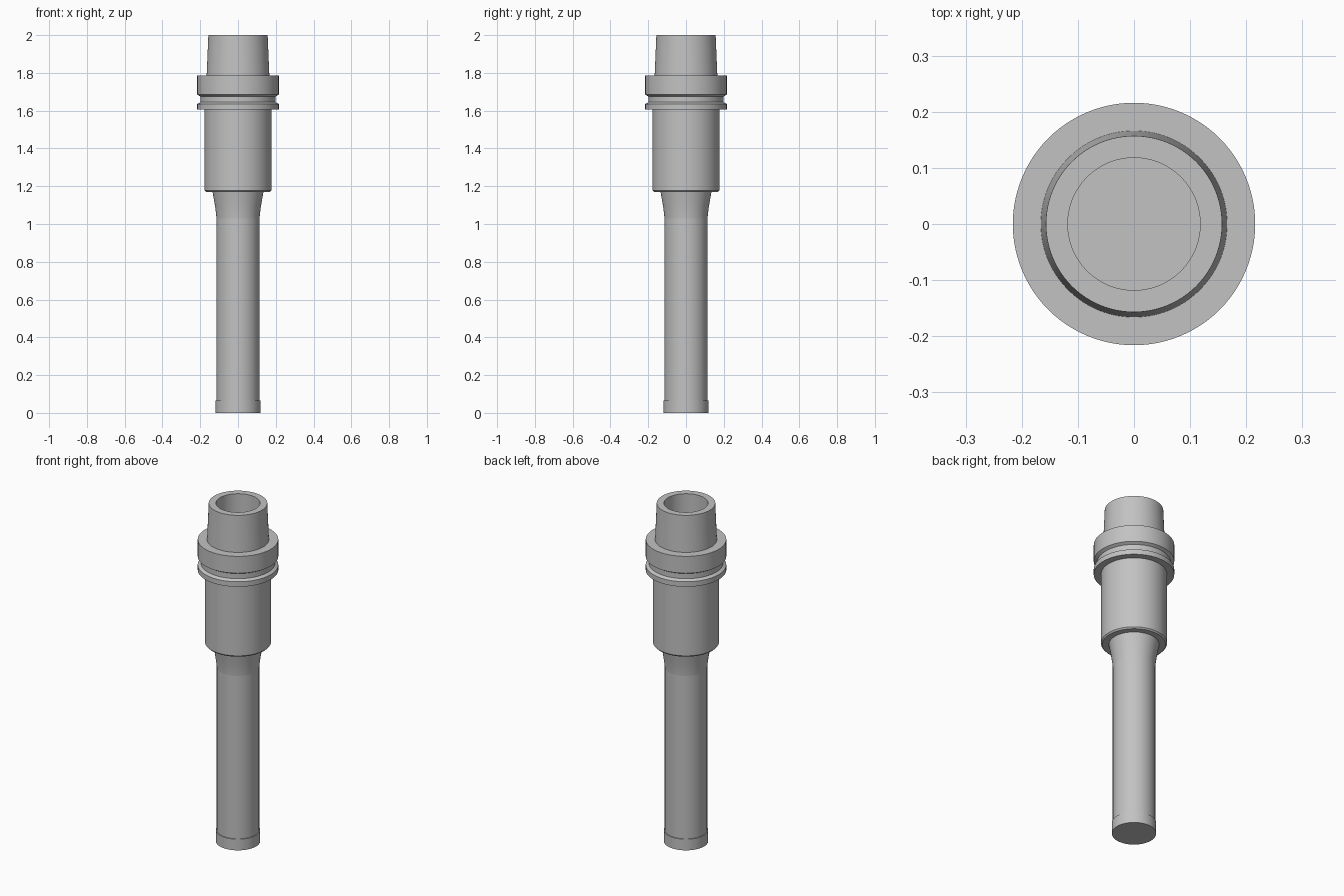
import bpy, bmesh, math

SIDES = 96

cube = bpy.data.objects.get("Cube")
if cube:
    bpy.data.objects.remove(cube, do_unlink=True)

steel = bpy.data.materials.new("steel_grey")
steel.use_nodes = True
colour = (0.54, 0.54, 0.54, 1)
steel.diffuse_color = colour
steel.node_tree.nodes["Principled BSDF"].inputs["Base Color"].default_value = colour


def lathe(name, profile):
    """Turn a (radius, height) profile, listed upwards on its outside, about z."""
    bm = bmesh.new()
    rings = []
    for r, z in profile:
        if r == 0:
            rings.append([bm.verts.new((0, 0, z))] * SIDES)
        else:
            angles = [math.tau * i / SIDES for i in range(SIDES)]
            rings.append([bm.verts.new((r * math.cos(a), r * math.sin(a), z)) for a in angles])
    for low, high in zip(rings, rings[1:]):
        for i in range(SIDES):
            j = (i + 1) % SIDES
            corners = dict.fromkeys((low[i], low[j], high[j], high[i]))
            bm.faces.new(list(corners))
    mesh = bpy.data.meshes.new(name)
    bm.to_mesh(mesh)
    bm.free()
    mesh.materials.append(steel)
    obj = bpy.data.objects.new(name, mesh)
    bpy.context.collection.objects.link(obj)
    bpy.ops.object.select_all(action="DESELECT")
    obj.select_set(True)
    bpy.context.view_layer.objects.active = obj
    bpy.ops.object.shade_smooth_by_angle(angle=math.radians(25))
    return obj


SHAFT, COLLAR, NECK, BODY, FLANGE, GROOVE = 0.114, 0.119, 0.135, 0.177, 0.216, 0.199
TAPER, TIP, BORE = 0.166, 0.157, 0.118

# Closed collar at the foot of the shaft
lathe("end_collar", [(0, 0), (COLLAR, 0), (COLLAR, 0.066), (SHAFT, 0.066)])

# Long straight shaft
lathe("shaft", [(SHAFT, 0.066), (SHAFT, 1.03)])

# Neck flaring up into the body
steps = 6
lathe("flared_neck", [(SHAFT + (NECK - SHAFT) * (k / steps) ** 1.3, 1.03 + 0.14 * k / steps)
                      for k in range(steps + 1)])

# Wide body with a chamfered lower edge
lathe("body", [(NECK, 1.17), (0.17, 1.17), (BODY, 1.178), (BODY, 1.605)])

# Flange with a gripper groove between two rims
lathe("grooved_flange", [(BODY, 1.605), (FLANGE, 1.605), (FLANGE, 1.635), (GROOVE, 1.645),
                         (GROOVE, 1.675), (FLANGE, 1.685), (FLANGE, 1.785), (TAPER, 1.785)])

# Hollow tapered shank with a flat-bottomed bore
lathe("hollow_taper", [(TAPER, 1.785), (TIP, 2), (BORE, 2), (BORE, 1.76), (0, 1.76)])
